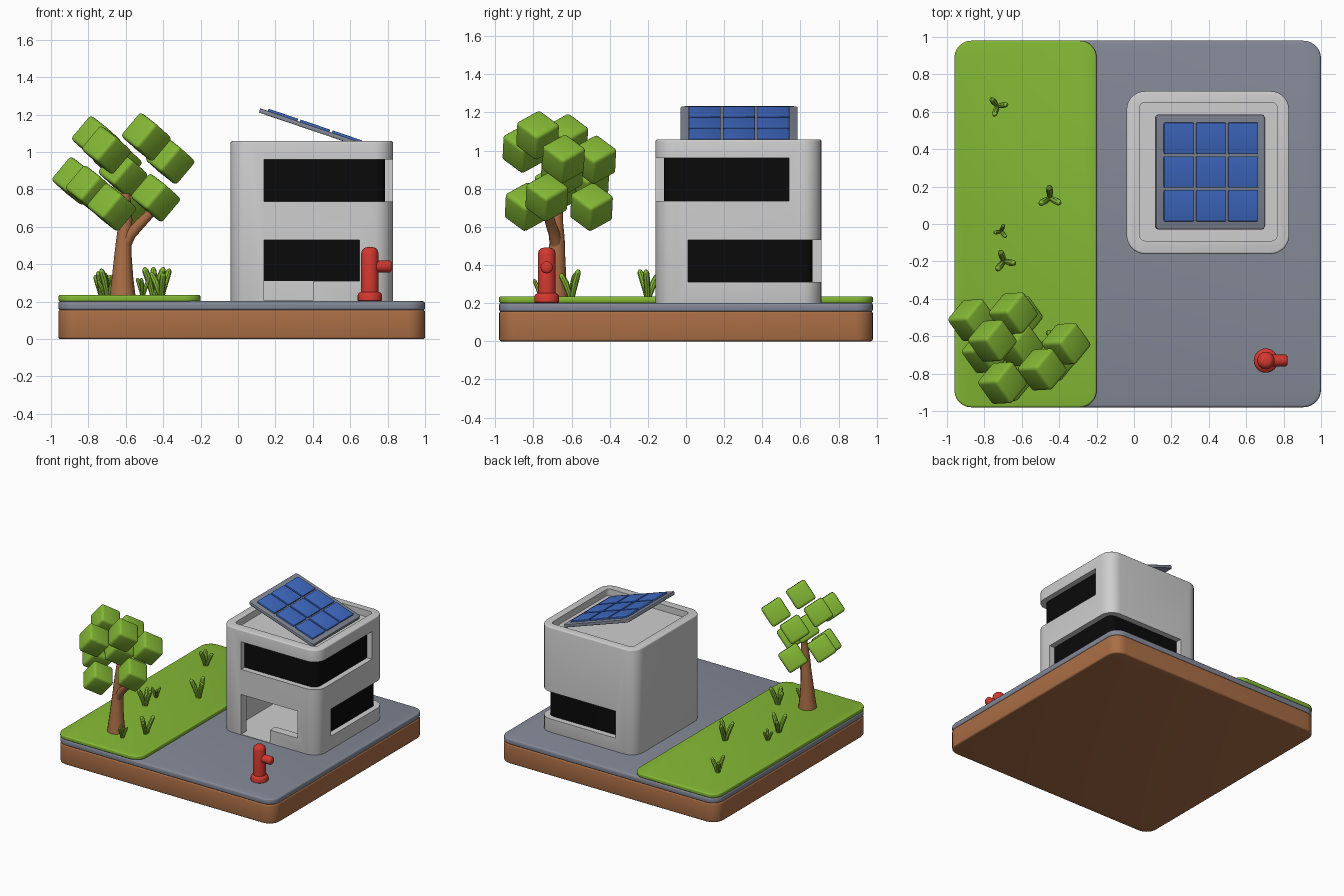
import bpy, bmesh, math, random
from mathutils import Vector, Matrix

if "Cube" in bpy.data.objects:
    bpy.data.objects.remove(bpy.data.objects["Cube"])

random.seed(4)


def material(name, rgb):
    m = bpy.data.materials.new(name)
    m.diffuse_color = (*rgb, 1)
    m.use_nodes = True
    m.node_tree.nodes["Principled BSDF"].inputs["Base Color"].default_value = m.diffuse_color
    return m


GREEN = material("leaf green", (0.23, 0.48, 0.035))
GRAY = material("slate gray", (0.23, 0.25, 0.31))
BROWN = material("earth brown", (0.40, 0.155, 0.06))
WALL = material("light gray", (0.62, 0.62, 0.62))
BLACK = material("window black", (0.003, 0.003, 0.003))
BLUE = material("solar blue", (0.05, 0.145, 0.55))
RED = material("hydrant red", (0.65, 0.04, 0.03))


def finish(name, bm, mat):
    bmesh.ops.recalc_face_normals(bm, faces=bm.faces[:])
    me = bpy.data.meshes.new(name)
    bm.to_mesh(me)
    bm.free()
    me.materials.append(mat)
    ob = bpy.data.objects.new(name, me)
    bpy.context.collection.objects.link(ob)
    activate(ob)
    bpy.ops.object.shade_smooth_by_angle(angle=math.radians(35))
    return ob


def activate(ob):
    bpy.ops.object.select_all(action='DESELECT')
    ob.select_set(True)
    bpy.context.view_layer.objects.active = ob


def box(name, xs, ys, zs, mat, r=0.0, rim=0.0, matrix=None):
    """Box with rounded vertical corners (r) and a small rim bevel."""
    bm = bmesh.new()
    bmesh.ops.create_cube(bm, size=1)
    for v in bm.verts:
        v.co = Vector([a[0] + (c + 0.5) * (a[1] - a[0]) for a, c in zip((xs, ys, zs), v.co)])
    if r:
        es = [e for e in bm.edges if abs(e.verts[0].co.z - e.verts[1].co.z) > 1e-4]
        bmesh.ops.bevel(bm, geom=es, offset=r, segments=7, profile=0.5, affect='EDGES')
    if rim:
        es = [e for e in bm.edges if abs(e.verts[0].co.z - e.verts[1].co.z) < 1e-5]
        bmesh.ops.bevel(bm, geom=es, offset=rim, segments=3, profile=0.5, affect='EDGES')
    if matrix:
        bm.transform(matrix)
    return finish(name, bm, mat)


def tube(bm, pts, radii, n=12):
    """Capped tube through points with a radius at each."""
    pts = [Vector(p) for p in pts]
    rings = []
    for i, p in enumerate(pts):
        t = (pts[min(i + 1, len(pts) - 1)] - pts[max(i - 1, 0)]).normalized()
        u = t.cross(Vector((0, 1, 0))).normalized()
        w = t.cross(u)
        rings.append([bm.verts.new(p + radii[i] * (u * math.cos(a) + w * math.sin(a)))
                      for a in (2 * math.pi * k / n for k in range(n))])
    for a, b in zip(rings, rings[1:]):
        for k in range(n):
            bm.faces.new((a[k], a[(k + 1) % n], b[(k + 1) % n], b[k]))
    bm.faces.new(rings[0][::-1])
    bm.faces.new(rings[-1])


def cut(ob, xs, ys, zs, r=0.0):
    c = box("cutter", xs, ys, zs, WALL, r)
    m = ob.modifiers.new("cut", 'BOOLEAN')
    m.operation, m.solver, m.object = 'DIFFERENCE', 'EXACT', c
    activate(ob)
    bpy.ops.object.modifier_apply(modifier="cut")
    bpy.data.objects.remove(c)


# ground layers
box("earth_base", (-0.96, 1), (-0.98, 0.98), (0, 0.157), BROWN, 0.095, 0.012)
box("pavement", (-0.96, 1), (-0.98, 0.98), (0.155, 0.202), GRAY, 0.095, 0.012)
box("lawn", (-0.96, -0.2), (-0.98, 0.98), (0.2, 0.235), GREEN, 0.09, 0.01)

# house shell with room, roof recess, corner windows and entrance
house = box("house", (-0.04, 0.83), (-0.16, 0.71), (0.19, 1.058), WALL, 0.1, 0.01)
cut(house, (0.03, 0.76), (-0.09, 0.64), (0.206, 0.60), 0.03)
cut(house, (0.03, 0.765), (-0.09, 0.65), (1.005, 1.3), 0.03)
cut(house, (0.14, 1.2), (-0.6, 0.54), (0.735, 0.96))
cut(house, (0.14, 1.2), (0.01, 1.2), (0.31, 0.53))
cut(house, (0.14, 0.65), (-0.6, 0.0), (0.31, 0.53))
cut(house, (0.14, 0.40), (-0.6, 0.0), (0.206, 0.45))
activate(house)
bpy.ops.object.shade_smooth_by_angle(angle=math.radians(35))


def corner_pane(name, x0, x1, y0, y1, z0, z1, r=0.055, t=0.018):
    """Glass strip from (x0, y1) around a rounded corner to (x1, y0)."""
    s = 1 if y1 > y0 else -1
    cx, cy = x1 - r, y1 - s * r

    def line(d):
        arc = [(cx + (r - d) * math.sin(a), cy + s * (r - d) * math.cos(a))
               for a in (math.pi / 2 * k / 7 for k in range(8))]
        return [(x0, y1 - s * d)] + arc + [(x1 - d, y0)]
    bm = bmesh.new()
    f = bm.faces.new([bm.verts.new((x, y, z0)) for x, y in line(0) + line(t)[::-1]])
    g = bmesh.ops.extrude_face_region(bm, geom=[f])
    bmesh.ops.translate(bm, vec=(0, 0, z1 - z0),
                        verts=[v for v in g["geom"] if isinstance(v, bmesh.types.BMVert)])
    finish(name, bm, BLACK)


corner_pane("upper_window", 0.135, 0.785, 0.545, -0.115, 0.73, 0.965)
corner_pane("lower_window", 0.135, 0.785, 0.005, 0.663, 0.305, 0.535)

# tilted solar panel with 3 x 3 cells
tilt = Matrix.Translation((0.41, 0.278, 1.135)) @ Matrix.Rotation(math.radians(18.7), 4, 'Y')
box("solar_panel_frame", (-0.307, 0.307), (-0.307, 0.307), (-0.024, 0), GRAY, 0.02, 0.004, tilt)
for i in (-1, 0, 1):
    for j in (-1, 0, 1):
        x, y = i * 0.181, j * 0.18
        box("solar_cell", (x - 0.084, x + 0.084), (y - 0.084, y + 0.084),
            (-0.005, 0.012), BLUE, 0.008, 0.003, tilt)

# fire hydrant
hx, hy = 0.705, -0.73
bm = bmesh.new()
prof = [(0.055, 0.2), (0.065, 0.206), (0.065, 0.236), (0.058, 0.247), (0.047, 0.252), (0.047, 0.455),
        (0.042, 0.475), (0.03, 0.487), (0.015, 0.491)]
tube(bm, [(hx, hy, z) for r, z in prof], [r for r, z in prof], 24)
tube(bm, [(hx + d, hy, 0.388) for d in (0, 0.105, 0.113, 0.117)], [0.032, 0.032, 0.027, 0.018], 20)
finish("fire_hydrant", bm, RED)

# tree trunk and branch
bm = bmesh.new()
tube(bm, [(-0.617, -0.685, 0.225), (-0.617, -0.683, 0.33), (-0.615, -0.678, 0.45),
          (-0.61, -0.675, 0.54), (-0.60, -0.68, 0.64), (-0.60, -0.66, 0.82)],
     [0.07, 0.057, 0.046, 0.04, 0.035, 0.02], 14)
tube(bm, [(-0.612, -0.678, 0.49), (-0.575, -0.69, 0.56), (-0.52, -0.71, 0.62), (-0.44, -0.73, 0.70)],
     [0.035, 0.03, 0.028, 0.022], 12)
finish("tree_trunk", bm, BROWN)

# leaf blocks, all turned the same way
a1 = Vector((-0.53, 0.74, 0.41)).normalized()
a3 = Vector((0.645, 0.035, 0.764))
a3 = (a3 - a1 * a3.dot(a1)).normalized()
a2 = a3.cross(a1)
turn = Matrix((a1, a2, a3)).transposed().to_4x4()
for p in [(-0.49, -0.778, 1.08), (-0.363, -0.642, 0.956), (-0.757, -0.625, 1.064),
          (-0.703, -0.85, 1.01), (-0.615, -0.65, 0.885), (-0.645, -0.478, 0.952),
          (-0.863, -0.514, 0.845), (-0.79, -0.685, 0.80), (-0.675, -0.838, 0.705),
          (-0.44, -0.73, 0.755), (-0.618, -0.495, 0.705)]:
    bm = bmesh.new()
    bmesh.ops.create_cube(bm, size=0.167)
    bmesh.ops.bevel(bm, geom=bm.edges[:], offset=0.02, segments=3, profile=0.5, affect='EDGES')
    bm.transform(Matrix.Translation(p) @ turn)
    finish("leaf_block", bm, GREEN)

# grass tufts: three bent blades each (x, y, scale, turn)
for x, y, s, a0 in [(-0.73, 0.63, 0.9, 130), (-0.45, 0.14, 1.05, 92), (-0.71, -0.04, 0.65, 70),
                    (-0.695, -0.2, 1.0, 110), (-0.41, -0.6, 1.0, 40), (-0.51, -0.76, 0.65, 20)]:
    bm = bmesh.new()
    for k in range(3):
        a = math.radians(a0 + 120 * k)
        h = s * random.choice((0.85, 1.0, 1.0))
        path = [(0.004, -0.01), (0.018, 0.04), (0.032, 0.085), (0.05, 0.125), (0.056, 0.138), (0.059, 0.143)]
        tube(bm, [(x + s * d * math.cos(a), y + s * d * math.sin(a), 0.232 + h * z) for d, z in path],
             [s * r for r in (0.012, 0.015, 0.018, 0.016, 0.011, 0.005)], 8)
    finish("grass_tuft", bm, GREEN)
